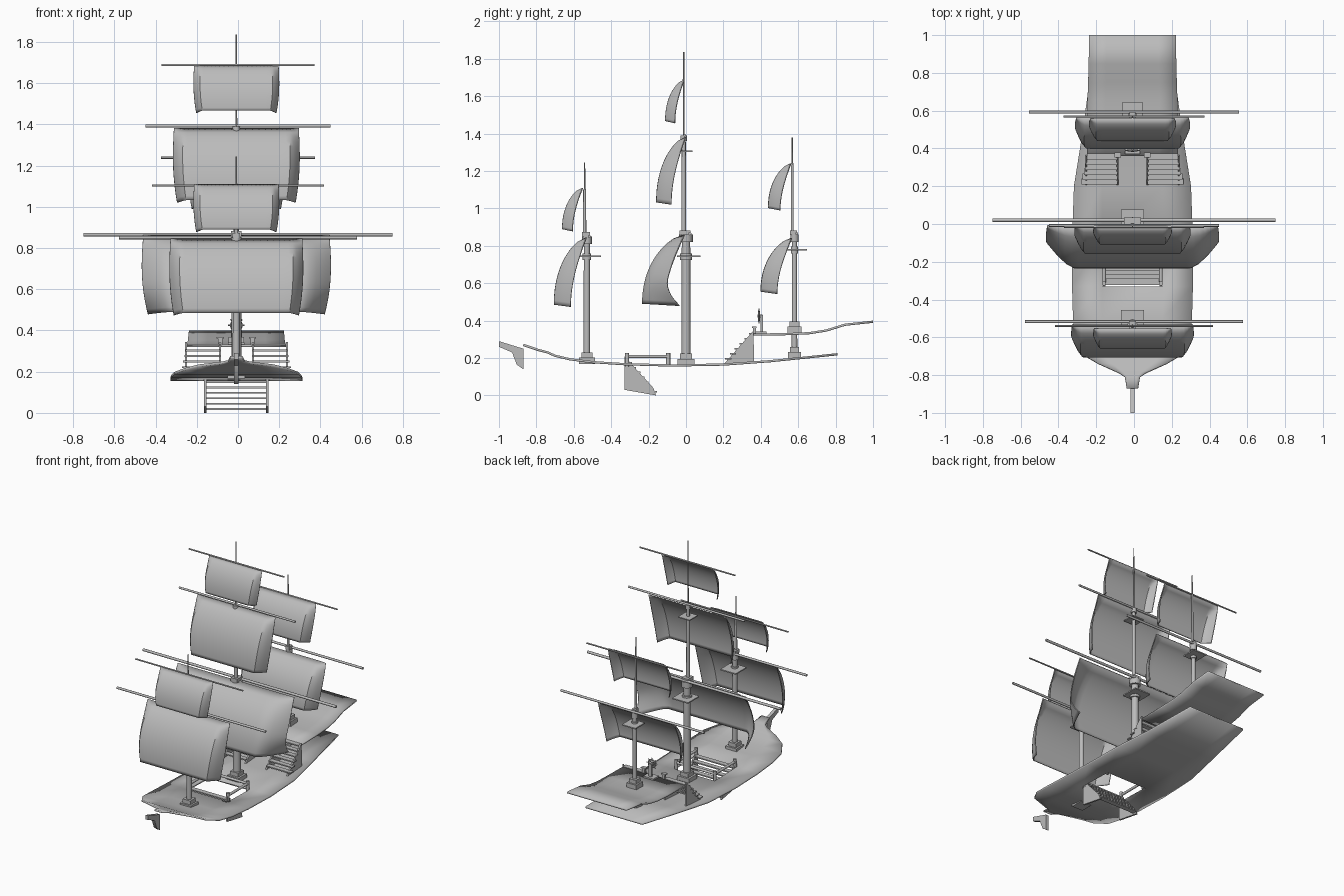
import bpy, bmesh, math
from mathutils import Vector

cube = bpy.data.objects.get("Cube")
if cube:
    bpy.data.objects.remove(cube, do_unlink=True)

grey = bpy.data.materials.new("plain_grey")
grey.use_nodes = True
grey.diffuse_color = (0.5, 0.5, 0.5, 1)
grey.node_tree.nodes["Principled BSDF"].inputs["Base Color"].default_value = (0.5, 0.5, 0.5, 1)

CX = -0.008  # keel line
parts = []


def finish(name, bm):
    bmesh.ops.recalc_face_normals(bm, faces=bm.faces)
    mesh = bpy.data.meshes.new(name)
    bm.to_mesh(mesh)
    bm.free()
    mesh.materials.append(grey)
    obj = bpy.data.objects.new(name, mesh)
    bpy.context.scene.collection.objects.link(obj)
    parts.append(obj)
    return obj


def box(name, center, size):
    bm = bmesh.new()
    bmesh.ops.create_cube(bm, size=1)
    for v in bm.verts:
        v.co = Vector(center) + Vector([a * b for a, b in zip(v.co, size)])
    return finish(name, bm)


def rod(name, a, b, r, r2=None, sides=12):
    a, b = Vector(a), Vector(b)
    bm = bmesh.new()
    bmesh.ops.create_cone(bm, cap_ends=True, segments=sides, radius1=r,
                          radius2=r if r2 is None else r2, depth=(b - a).length)
    turn = (b - a).to_track_quat('Z', 'Y')
    for v in bm.verts:
        v.co = turn @ v.co + (a + b) / 2
    return finish(name, bm)


def plate(name, outline, x, thick):
    """Side outline in y, z, made into a plate of the given thickness."""
    bm = bmesh.new()
    face = bm.faces.new([bm.verts.new((x - thick / 2, y, z)) for y, z in outline])
    new = bmesh.ops.extrude_face_region(bm, geom=[face])["geom"]
    bmesh.ops.translate(bm, vec=(thick, 0, 0),
                        verts=[v for v in new if isinstance(v, bmesh.types.BMVert)])
    return finish(name, bm)


def deck(name, rows, hole=None):
    """Rows of y, half width, z; the middle strip is left open at the hole row."""
    bm = bmesh.new()
    grid = []
    for y, w, z in rows:
        h = min(0.16, w * 0.6)
        grid.append([bm.verts.new((CX + x, y, z)) for x in (-w, -h, h, w)])
    for i in range(len(grid) - 1):
        for j in range(3):
            if j == 1 and rows[i][0] == hole:
                continue
            bm.faces.new((grid[i][j], grid[i][j + 1], grid[i + 1][j + 1], grid[i + 1][j]))
    obj = finish(name, bm)
    mod = obj.modifiers.new("thickness", 'SOLIDIFY')
    mod.thickness = 0.012
    mod.offset = 0


def sail(name, w, top, bottom, y, depth, flat=0.84, curl=0):
    """Sheet bellied forward, with side edges swept back."""
    bm = bmesh.new()
    nu, nv = 28, 16
    grid = []
    for j in range(nv + 1):
        s = j / nv
        center = math.sin(math.pi / 2 * s ** 0.65)
        edge = 0.48 * math.sin(math.pi / 2 * s) - curl * max(0, s - 0.6) ** 2
        row = []
        for i in range(nu + 1):
            t = math.sin(math.pi / 2 * (2 * i / nu - 1))
            k = max(0, (abs(t) - flat) / (1 - flat)) ** 1.4
            x = w * t * (1 - 0.05 * s ** 3 + 0.02 * math.sin(math.pi * s))
            z = top + (bottom - top) * s + 0.012 * s * (1 - k)
            row.append(bm.verts.new((CX + x, y - depth * (center + (edge - center) * k), z)))
        grid.append(row)
    for a, b in zip(grid, grid[1:]):
        for i in range(nu):
            bm.faces.new((a[i], a[i + 1], b[i + 1], b[i]))
    obj = finish(name, bm)
    mod = obj.modifiers.new("thickness", 'SOLIDIFY')
    mod.thickness = 0.006


def yard(name, half, y, z, r):
    rod(name, (-half, y, z), (half, y, z), r)


def mast_base(name, y, z, size):
    box(name + "_lower", (CX, y, z + 0.015), (size, size, 0.036))
    box(name + "_upper", (CX, y, z + 0.045), (size * 0.7, size * 0.7, 0.03))


def mast(name, y, foot, head, r, upper, tip, nest, nest_z):
    """Thick lower mast, cap, thinner upper mast and a spike."""
    rod(name + "_mast", (CX, y, foot), (CX, y, head), r, r * 0.9)
    rod(name + "_cap", (CX, y, head - 0.03), (CX, y, head + 0.01), r * 1.45)
    box(name + "_cap_block", (CX, y - 0.005, head + 0.02), (r * 2, r * 2.4, 0.025))
    yu = y - 0.012
    rod(name + "_upper_mast", (CX, yu, head), (CX, yu, upper), r * 0.52, r * 0.42)
    rod(name + "_spike", (CX, yu, upper), (CX, yu, tip), 0.0045, 0.003, 8)
    box(name + "_platform", (CX, y + 0.015, nest_z), (nest * 2, nest * 2, 0.008))
    rod(name + "_platform_collar", (CX, y, nest_z - 0.02), (CX, y, nest_z + 0.015), r * 1.3)


# Decks
deck("main_deck", [(-0.87, 0.03, 0.27), (-0.81, 0.04, 0.25), (-0.79, 0.07, 0.243),
                   (-0.74, 0.18, 0.23), (-0.7, 0.25, 0.212), (-0.62, 0.3, 0.193),
                   (-0.5, 0.315, 0.178), (-0.33, 0.32, 0.167), (-0.08, 0.32, 0.16),
                   (0.2, 0.31, 0.165), (0.45, 0.27, 0.183), (0.81, 0.22, 0.22)], hole=-0.33)
deck("stern_deck", [(0.36, 0.24, 0.325), (0.55, 0.24, 0.328), (0.66, 0.238, 0.333),
                    (0.75, 0.235, 0.347), (0.85, 0.232, 0.378), (1.0, 0.23, 0.394)])

# Bow piece
plate("bow_piece", [(-1, 0.29), (-0.87, 0.25), (-0.87, 0.14), (-0.905, 0.165),
                    (-0.93, 0.23), (-1, 0.26)], CX, 0.022)

# Masts
mast_base("fore_base", -0.53, 0.17, 0.085)
mast_base("main_base", 0, 0.163, 0.09)
mast_base("aft_base", 0.58, 0.2, 0.07)
mast_base("aft_deck_base", 0.58, 0.335, 0.075)
mast("fore", -0.53, 0.2, 0.84, 0.018, 1.1, 1.245, 0.06, 0.745)
mast("main", 0, 0.2, 0.85, 0.025, 1.39, 1.835, 0.062, 0.745)
mast("aft", 0.58, 0.22, 0.85, 0.015, 1.24, 1.38, 0.052, 0.78)
box("main_upper_platform", (CX, -0.01, 1.305), (0.09, 0.09, 0.007))
rod("main_upper_cap", (CX, -0.012, 1.36), (CX, -0.012, 1.39), 0.018)

# Yards and sails
yard("main_yard", 0.75, 0.02, 0.865, 0.009)
yard("main_middle_yard", 0.45, -0.008, 1.392, 0.007)
yard("main_top_yard", 0.37, -0.015, 1.688, 0.005)
yard("fore_yard", 0.577, -0.517, 0.85, 0.008)
yard("fore_top_yard", 0.417, -0.54, 1.103, 0.005)
yard("aft_yard", 0.557, 0.592, 0.865, 0.008)
yard("aft_top_yard", 0.373, 0.57, 1.238, 0.005)
sail("main_sail", 0.452, 0.862, 0.478, -0.01, 0.225, flat=0.72, curl=2.3)
sail("main_middle_sail", 0.303, 1.382, 1.02, -0.005, 0.155)
sail("main_top_sail", 0.205, 1.688, 1.455, -0.012, 0.1)
sail("fore_sail", 0.32, 0.845, 0.473, -0.535, 0.172)
sail("fore_top_sail", 0.205, 1.11, 0.877, -0.555, 0.108)
sail("aft_sail", 0.295, 0.838, 0.543, 0.567, 0.163)
sail("aft_top_sail", 0.222, 1.236, 0.99, 0.562, 0.118)

# Stairs up to the stern deck, one each side
for side, label in ((-1, "right"), (1, "left")):
    for x in (0.08, 0.245):
        plate(label + "_stair_side", [(0.2, 0.165), (0.36, 0.345), (0.365, 0.18)],
              CX + side * x, 0.01)
    for i in range(6):
        box(label + "_stair_tread",
            (CX + side * (0.175 - 0.003 * i), 0.225 + 0.026 * i, 0.195 + 0.027 * i),
            (0.19 - 0.006 * i, 0.034, 0.008))
    box(label + "_stair_post", (CX + side * 0.078, 0.365, 0.345), (0.02, 0.016, 0.04))
    box(label + "_stair_post_cap", (CX + side * 0.078, 0.365, 0.365), (0.035, 0.025, 0.008))

# Hatch stairs going below
for side, label in ((-1, "right"), (1, "left")):
    x = CX + side * 0.15
    plate(label + "_hatch_stair_side", [(-0.33, 0.21), (-0.33, 0.03), (-0.16, 0), (-0.175, 0.04)],
          x, 0.012)
    # Hatch railing
    rod(label + "_hatch_rail", (x, -0.32, 0.208), (x, -0.09, 0.208), 0.009)
    for y in (-0.315, -0.095):
        rod(label + "_hatch_post", (x, y, 0.155), (x, y, 0.228), 0.011)
for i in range(7):
    box("hatch_tread", (CX, -0.305 + 0.022 * i, 0.175 - 0.026 * i), (0.3, 0.034, 0.008))
rod("hatch_back_rail", (CX - 0.15, -0.095, 0.208), (CX + 0.15, -0.095, 0.208), 0.009)

# Steering wheel on its stand
wy, wz, wr = 0.39, 0.425, 0.026
bpy.ops.mesh.primitive_torus_add(major_radius=wr, minor_radius=0.005, major_segments=24,
                                 minor_segments=8, location=(CX, wy, wz),
                                 rotation=(math.pi / 2, 0, 0))
wheel = bpy.context.object
wheel.name = "steering_wheel"
wheel.data.materials.append(grey)
parts.append(wheel)
for i in range(4):
    a = math.pi * i / 4
    d = Vector((math.cos(a), 0, math.sin(a))) * 0.04
    hub = Vector((CX, wy, wz))
    rod("wheel_spoke", hub - d, hub + d, 0.003, sides=6)
rod("wheel_hub", (CX, wy - 0.008, wz), (CX, wy + 0.02, wz), 0.008)
box("wheel_stand", (CX, wy + 0.015, 0.38), (0.022, 0.014, 0.1))
box("wheel_stand_foot", (CX, wy + 0.01, 0.335), (0.08, 0.06, 0.015))

# Smooth round parts, keep edges sharp
bpy.ops.object.select_all(action='DESELECT')
for obj in parts:
    obj.select_set(True)
bpy.context.view_layer.objects.active = parts[0]
bpy.ops.object.shade_smooth_by_angle(angle=math.radians(35))
